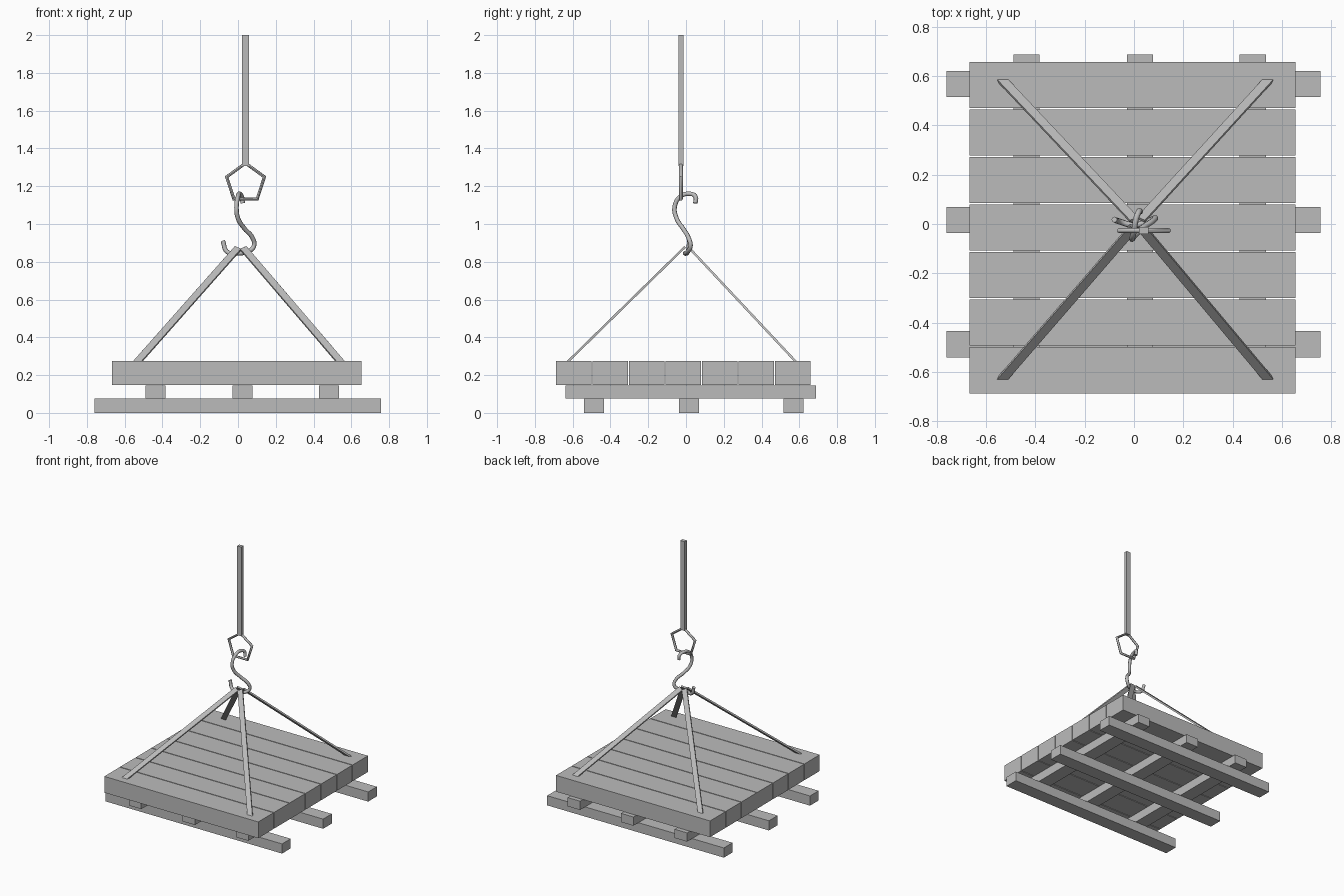
import bpy
import math
from mathutils import Matrix, Vector

cube = bpy.data.objects.get("Cube")
if cube:
    bpy.data.objects.remove(cube, do_unlink=True)

grey = bpy.data.materials.new("plain grey")
grey.use_nodes = True
COLOUR = (0.5, 0.5, 0.5, 1)
grey.diffuse_color = COLOUR
grey.node_tree.nodes["Principled BSDF"].inputs["Base Color"].default_value = COLOUR


def box(name, low, high):
    """Axis-aligned box between two corners."""
    low, high = Vector(low), Vector(high)
    bpy.ops.mesh.primitive_cube_add(size=1, location=(low + high) / 2)
    ob = bpy.context.object
    ob.name = name
    ob.scale = high - low
    ob.data.materials.append(grey)
    return ob


def strap(name, start, end, width, thickness):
    """Flat bar from start to end, its wide side turned along x."""
    start, end = Vector(start), Vector(end)
    along = (end - start).normalized()
    across = Vector((1, 0, 0))
    across = (across - along * across.dot(along)).normalized()
    normal = along.cross(across)
    bpy.ops.mesh.primitive_cube_add(size=1)
    ob = bpy.context.object
    ob.name = name
    axes = Matrix((across, normal, along)).transposed().to_4x4()
    size = Matrix.Diagonal((width, thickness, (end - start).length, 1))
    ob.data.transform(Matrix.Translation((start + end) / 2) @ axes @ size)
    ob.data.materials.append(grey)


def tube(name, points, radius, smooth, closed):
    """Round rod along a path, straight or curved between the points."""
    curve = bpy.data.curves.new(name, "CURVE")
    curve.dimensions = "3D"
    curve.bevel_depth = radius
    curve.bevel_resolution = 2
    curve.resolution_u = 6
    curve.use_fill_caps = True
    spline = curve.splines.new("BEZIER")
    spline.bezier_points.add(len(points) - 1)
    for bp, co in zip(spline.bezier_points, points):
        bp.co = co
        bp.handle_left_type = bp.handle_right_type = "AUTO" if smooth else "VECTOR"
    spline.use_cyclic_u = closed
    if not smooth:
        spline.resolution_u = 1
    ob = bpy.data.objects.new(name, curve)
    bpy.context.collection.objects.link(ob)
    bpy.ops.object.select_all(action="DESELECT")
    ob.select_set(True)
    bpy.context.view_layer.objects.active = ob
    bpy.ops.object.convert(target="MESH")
    ob = bpy.context.object
    ob.data.materials.clear()
    ob.data.materials.append(grey)
    bpy.ops.object.shade_smooth_by_angle(angle=math.radians(50))


# Pallet: runners, cross bars and deck planks
for i, y in enumerate((-0.488, 0.016, 0.568)):
    box(f"bottom_runner_{i + 1}", (-0.76, y - 0.053, 0), (0.757, y + 0.053, 0.075))

for i, x in enumerate((-0.437, 0.024, 0.482)):
    box(f"cross_bar_{i + 1}", (x - 0.053, -0.638, 0.077), (x + 0.053, 0.687, 0.145))

PITCH = 0.193
for i in range(7):
    y = -0.687 + i * PITCH
    box(f"deck_plank_{i + 1}", (-0.667, y, 0.148), (0.655, y + PITCH - 0.006, 0.274))

# Four straps from the deck corners up to the hook
for side, foot_x, top_x in (("right", -0.54, 0.0), ("left", 0.55, 0.028)):
    for end, foot_y, top_y in (("front", -0.635, -0.012), ("back", 0.59, 0.018)):
        strap(f"{end}_{side}_strap", (foot_x, foot_y, 0.262),
              (top_x, top_y, 0.872), 0.038, 0.012)

# S-shaped hook, its two bends turned against each other
hook_path = [
    (0.025, 0.05, 1.11), (0.02, 0.05, 1.145), (0.008, 0.02, 1.16),
    (0.0, -0.03, 1.145), (-0.008, -0.06, 1.09), (0.0, -0.05, 1.03),
    (0.035, -0.015, 0.975), (0.075, 0.012, 0.93), (0.085, 0.024, 0.885),
    (0.055, 0.01, 0.855), (0.0, -0.005, 0.845), (-0.058, 0.01, 0.853),
    (-0.08, 0.018, 0.91),
]
tube("hook", hook_path, 0.012, True, False)

# Five-sided link that carries the hook
ring = []
for i in range(5):
    a = math.pi / 2 + i * math.tau / 5
    ring.append((0.04 + 0.105 * math.cos(a), -0.027, 1.217 + 0.105 * math.sin(a)))
tube("five_sided_link", ring, 0.01, False, True)

# Vertical lifting bar
box("lifting_bar", (0.021, -0.041, 1.308), (0.058, -0.013, 2.0))
